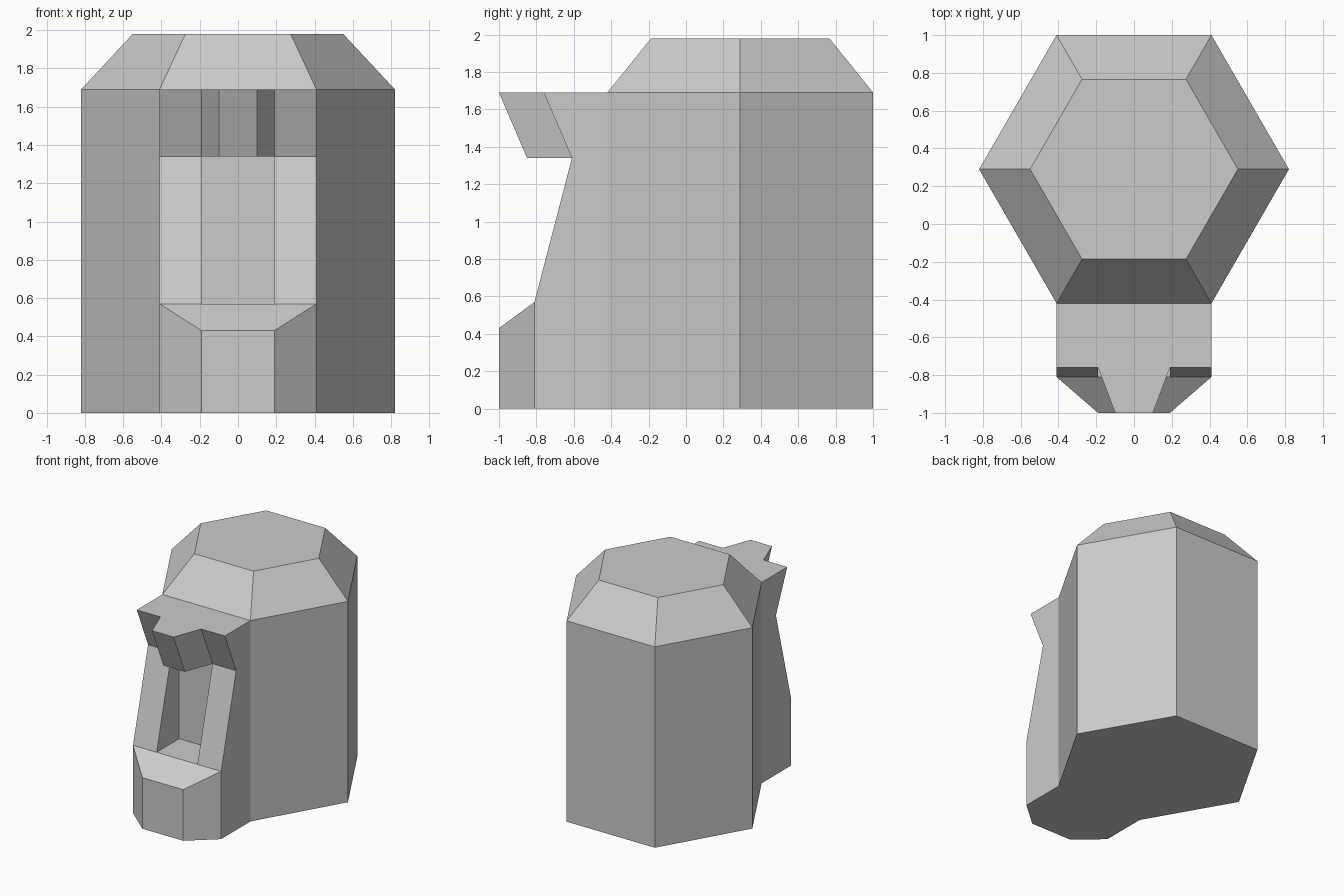
import bpy, bmesh, math

if "Cube" in bpy.data.objects:
    bpy.data.objects.remove(bpy.data.objects["Cube"])


def loft(name, rings):
    """Join matching rings of 3D points with side faces and cap both ends."""
    bm = bmesh.new()
    rows = [[bm.verts.new(p) for p in ring] for ring in rings]
    n = len(rows[0])
    for a, b in zip(rows, rows[1:]):
        for i in range(n):
            j = (i + 1) % n
            bm.faces.new((a[i], a[j], b[j], b[i]))
    bm.faces.new(rows[0][::-1])
    bm.faces.new(rows[-1])
    bmesh.ops.recalc_face_normals(bm, faces=bm.faces[:])
    mesh = bpy.data.meshes.new(name)
    bm.to_mesh(mesh)
    bm.free()
    obj = bpy.data.objects.new(name, mesh)
    bpy.context.collection.objects.link(obj)
    return obj


def mirrored(half):
    """Complete a right-hand outline, listed front to back, across x = 0."""
    return [(-x, y) for x, y in half[::-1]] + half


def ring(outline, z):
    return [(x, y, z) for x, y in outline]


def hexagon(radius, z):
    return [(radius * math.cos(math.radians(60 * i)),
             0.29 + radius * math.sin(math.radians(60 * i)), z) for i in range(6)]


W, IN, BACK = 0.41, 0.19, -0.36   # face half width, recess half width, overlap into head

# Hexagonal head with bevelled crown
loft("head", [hexagon(0.82, 0), hexagon(0.82, 1.69), hexagon(0.55, 1.98)])

# Lower block of the face
jaw = mirrored([(W, -0.81), (W, BACK)])
loft("jaw", [ring(jaw, 0), ring(jaw, 0.57)])

# Chin with sloping top
chin = mirrored([(IN, -1.0), (W, -0.81)])
loft("chin", [ring(chin, 0),
              [(x, y, 0.43 if y < -0.9 else 0.57) for x, y in chin]])


# Leaning cheeks either side of an upright recess
def cheek_section(front):
    return mirrored([(IN, -0.51), (IN, front), (W, front), (W, BACK)])


loft("cheeks", [ring(cheek_section(-0.81), 0.57), ring(cheek_section(-0.61), 1.34)])


# Overhanging brow with tapered nose ridge
def brow_section(lean):
    return mirrored([(0.10, -1.0 + lean), (IN, -0.76 + lean),
                     (W, -0.76 + lean), (W, BACK)])


loft("brow", [ring(brow_section(0.15), 1.34), ring(brow_section(0), 1.69)])
